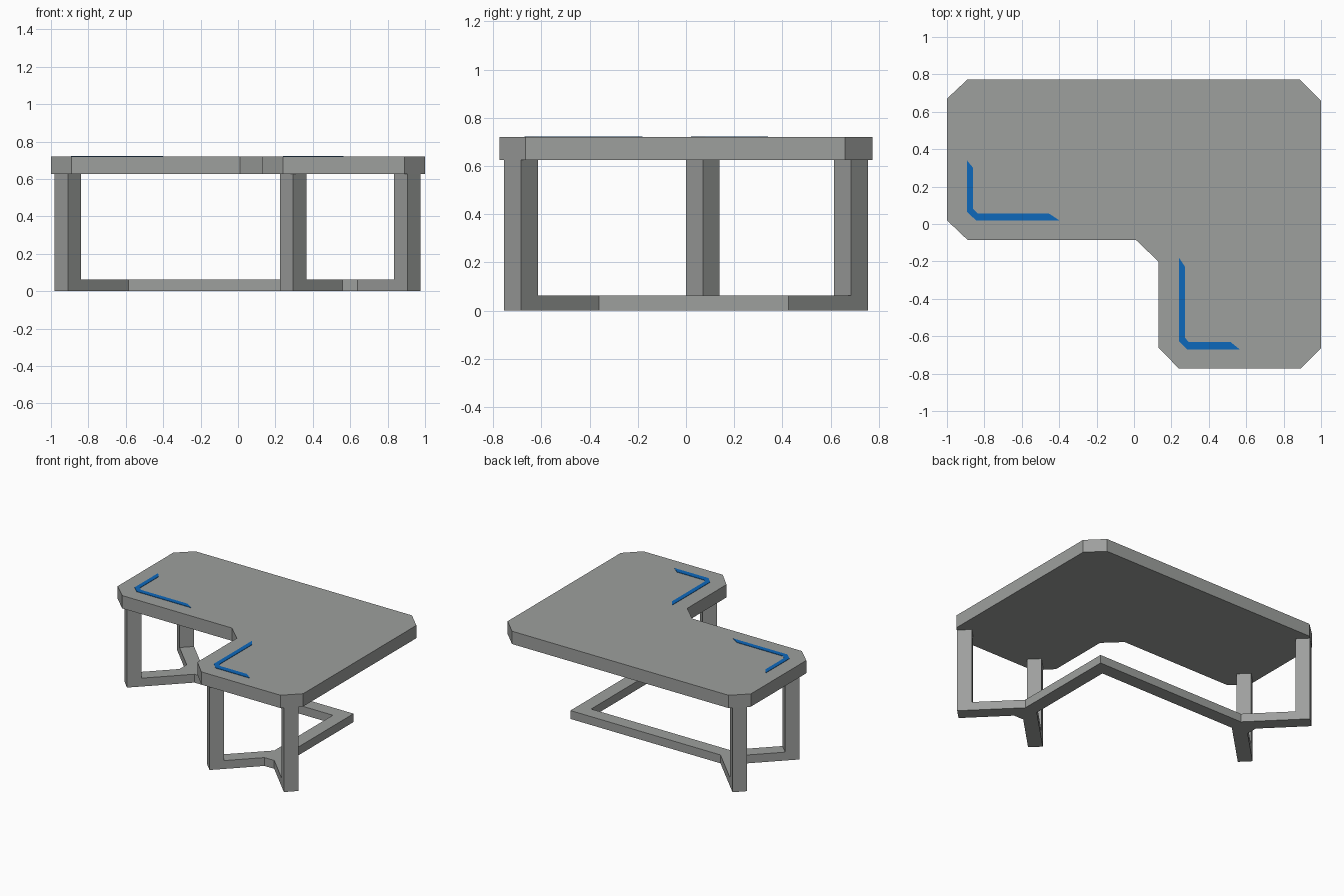
import bpy, bmesh
from math import radians


def material(name, rgb):
    m = bpy.data.materials.new(name)
    m.diffuse_color = (*rgb, 1)
    return m


GREY = material("grey", (0.34, 0.35, 0.34))
BLUE = material("blue", (0.004, 0.14, 0.50))


def prism(name, outline, z0, z1, mat):
    """Extrude a flat outline from z0 up to z1."""
    bm = bmesh.new()
    face = bm.faces.new([bm.verts.new((x, y, z0)) for x, y in outline])
    ext = bmesh.ops.extrude_face_region(bm, geom=[face], use_keep_orig=True)
    for v in ext["geom"]:
        if isinstance(v, bmesh.types.BMVert):
            v.co.z = z1
    bmesh.ops.recalc_face_normals(bm, faces=bm.faces)
    mesh = bpy.data.meshes.new(name)
    bm.to_mesh(mesh)
    bm.free()
    mesh.materials.append(mat)
    obj = bpy.data.objects.new(name, mesh)
    bpy.context.collection.objects.link(obj)
    return obj


# L-shaped table top with cut corners
prism("table_top", [
    (-1, 0.02), (-0.89, -0.085), (0.01, -0.085), (0.13, -0.20), (0.13, -0.66),
    (0.24, -0.773), (0.89, -0.773), (1, -0.665), (1, 0.66), (0.885, 0.773),
    (-0.89, 0.773), (-1, 0.67)], 0.625, 0.72, GREY)

# bent floor frame, forked at both ends
prism("floor_frame", [
    (-0.84, 0.07), (-0.585, 0.325), (0.55, 0.325), (0.55, -0.36),
    (0.295, -0.615), (0.365, -0.685), (0.56, -0.49), (0.64, -0.49),
    (0.835, -0.685), (0.905, -0.615), (0.65, -0.36), (0.65, 0.425),
    (-0.58, 0.425), (-0.84, 0.685), (-0.91, 0.615), (-0.715, 0.42),
    (-0.715, 0.335), (-0.91, 0.14)], 0, 0.062, GREY)

# square legs turned 45 degrees at the fork ends
R = 0.07
for name, x, y in (("left_front_leg", -0.91, 0.07), ("left_back_leg", -0.91, 0.685),
                   ("wing_left_leg", 0.295, -0.685), ("wing_right_leg", 0.905, -0.685)):
    prism(name, [(x - R, y), (x, y - R), (x + R, y), (x, y + R)], 0, 0.625, GREY)

# blue corner stripes on the table top
prism("left_stripe", [
    (-0.893, 0.34), (-0.893, 0.065), (-0.845, 0.02), (-0.40, 0.02),
    (-0.455, 0.056), (-0.835, 0.056), (-0.86, 0.08), (-0.86, 0.30)],
    0.719, 0.723, BLUE)
prism("wing_stripe", [
    (0.24, -0.18), (0.24, -0.625), (0.285, -0.67), (0.565, -0.67),
    (0.515, -0.63), (0.292, -0.63), (0.274, -0.61), (0.274, -0.23)],
    0.719, 0.723, BLUE)
